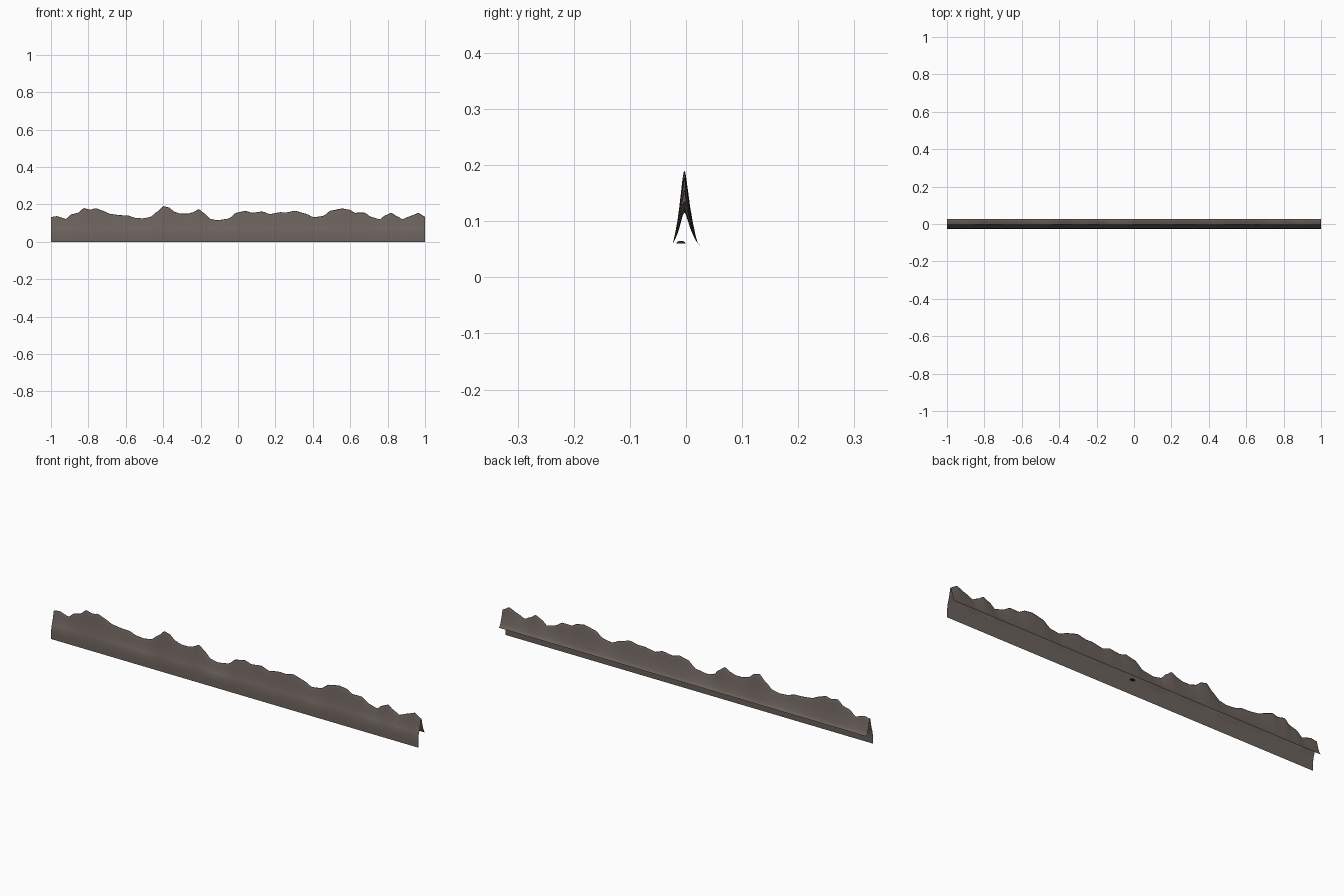
import bpy, bmesh, math

if "Cube" in bpy.data.objects:
    bpy.data.objects.remove(bpy.data.objects["Cube"])

def material(name, rgb):
    m = bpy.data.materials.new(name)
    m.diffuse_color = (*rgb, 1)
    m.use_nodes = True
    m.node_tree.nodes["Principled BSDF"].inputs["Base Color"].default_value = m.diffuse_color
    return m

def finish(name, bm, mat):
    me = bpy.data.meshes.new(name)
    bm.to_mesh(me)
    bm.free()
    ob = bpy.data.objects.new(name, me)
    bpy.context.collection.objects.link(ob)
    me.materials.append(mat)
    me.polygons.foreach_set("use_smooth", [True] * len(me.polygons))
    return ob

rock = material("rock", (0.15, 0.122, 0.11))
dark = material("dark", (0.03, 0.027, 0.025))

# Ridge line: (x, height in thousandths)
ridge = [(-1, 132), (-.97, 137), (-.92, 122), (-.89, 147), (-.855, 155), (-.825, 180),
         (-.79, 172), (-.76, 179), (-.72, 165), (-.685, 149), (-.63, 142), (-.59, 141),
         (-.55, 128), (-.51, 125), (-.47, 132), (-.43, 162), (-.40, 190), (-.37, 184),
         (-.34, 160), (-.305, 150), (-.27, 150), (-.24, 158), (-.21, 174), (-.175, 149),
         (-.15, 123), (-.11, 115), (-.05, 124), (-.01, 155), (.04, 165), (.075, 155),
         (.13, 162), (.17, 148), (.225, 158), (.26, 157), (.305, 166), (.36, 151),
         (.405, 131), (.455, 138), (.495, 166), (.555, 178), (.595, 172), (.625, 155),
         (.675, 156), (.715, 132), (.76, 120), (.785, 140), (.82, 155), (.85, 136),
         (.88, 121), (.92, 137), (.965, 154), (1, 134)]

# Fold section above the straight wall: (y, fraction of ridge height above 0.06)
section = [(-.0235, 0), (-.020, .12), (-.0155, .3), (-.012, .5), (-.009, .7), (-.0065, .87),
           (-.0045, .97), (-.003, 1), (-.001, .97), (.001, .87), (.004, .7), (.0075, .5),
           (.012, .3), (.0165, .13), (.020, .03), (.023, -.01)]

def column(bm, x, h):
    pts = [(-.026, 0), (-.0255, .03)]
    pts += [(y, .06 + t * (h - .06)) for y, t in section]
    pts.append((.026, .055))
    return [bm.verts.new((x, y, z)) for y, z in pts]

# Folded mountain strip: one open sheet lofted along the ridge
bm = bmesh.new()
cols = []
for (x0, h0), (x1, h1) in zip(ridge, ridge[1:]):
    for k in range(3):
        u = k / 3
        s = .5 * u + .5 * u * u * (3 - 2 * u)
        cols.append(column(bm, x0 + (x1 - x0) * u, (h0 + (h1 - h0) * s) / 1000))
cols.append(column(bm, 1, ridge[-1][1] / 1000))
for a, b in zip(cols, cols[1:]):
    for i in range(len(a) - 1):
        bm.faces.new((a[i], b[i], b[i + 1], a[i + 1]))
finish("mountain_ridge_strip", bm, rock)

# Small domed button tucked inside the fold
bm = bmesh.new()
bmesh.ops.create_uvsphere(bm, u_segments=24, v_segments=12, radius=1)
bmesh.ops.bisect_plane(bm, geom=bm.verts[:] + bm.edges[:] + bm.faces[:],
                       plane_co=(0, 0, 0), plane_no=(0, 0, -1), clear_outer=True)
bmesh.ops.holes_fill(bm, edges=[e for e in bm.edges if e.is_boundary], sides=0)
for v in bm.verts:
    v.co = (v.co.x * .012, v.co.y * .008 - .009, v.co.z * .005 + .060)
button = finish("inner_button", bm, dark)
bpy.context.view_layer.objects.active = button
button.select_set(True)
bpy.ops.object.shade_smooth_by_angle(angle=math.radians(40))
